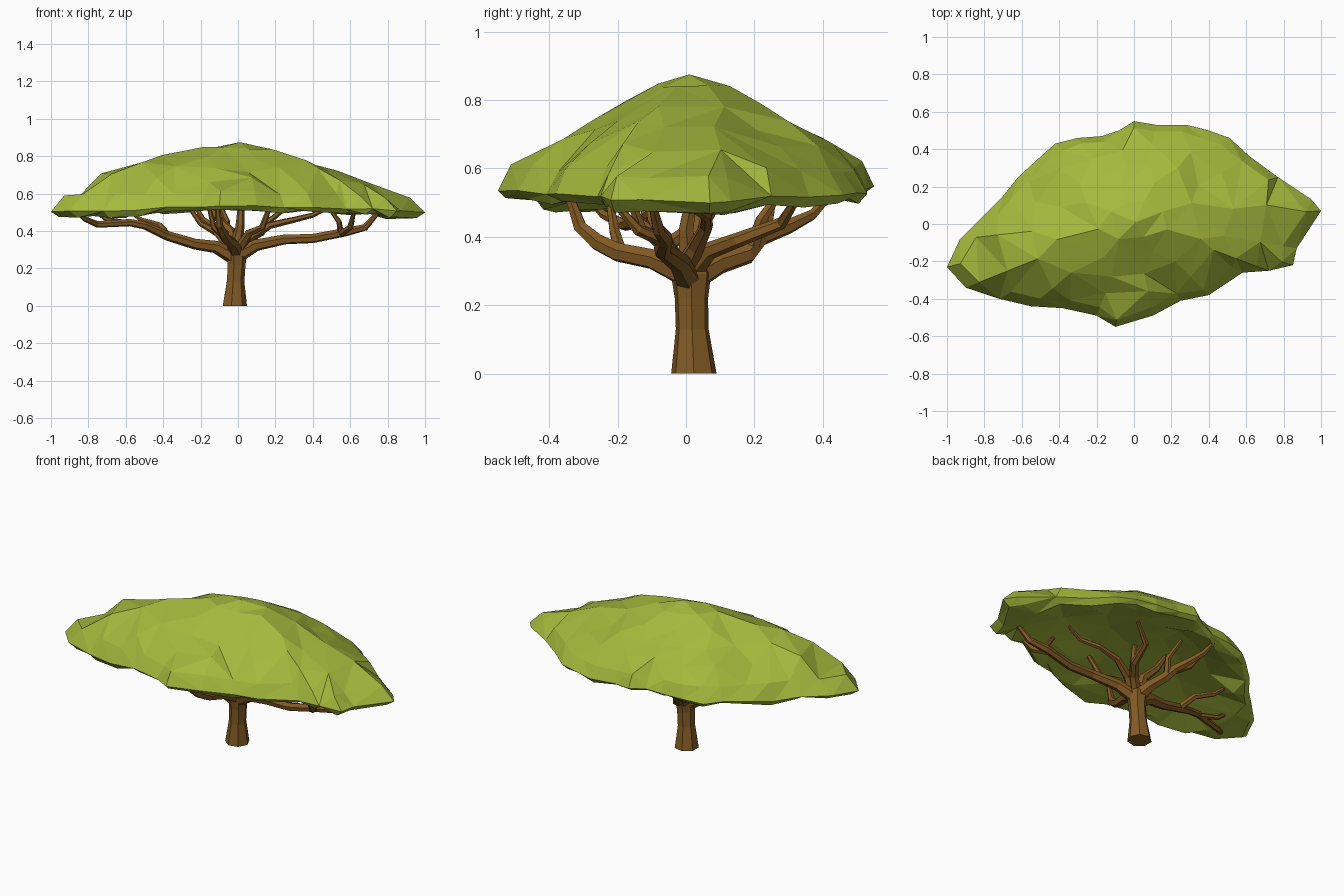
import bpy, bmesh, math, random
from mathutils import Vector
from mathutils.geometry import delaunay_2d_cdt

random.seed(11)


def material(name, rgb):
    m = bpy.data.materials.new(name)
    m.diffuse_color = (*rgb, 1)
    return m


def finish(bm, name, mat):
    bmesh.ops.recalc_face_normals(bm, faces=bm.faces)
    me = bpy.data.meshes.new(name)
    bm.to_mesh(me)
    bm.free()
    me.materials.append(mat)
    ob = bpy.data.objects.new(name, me)
    bpy.context.collection.objects.link(ob)
    return ob


bark = material("bark", (0.23, 0.105, 0.018))
leaf = material("leaf", (0.37, 0.48, 0.045))


def limb(name, path, sides=6):
    """Tapered tube through (x, y, z, radius) points."""
    bm = bmesh.new()
    pts = [Vector(p[:3]) for p in path]
    ax, ay, prev, rings = Vector((1, 0, 0)), Vector((0, 1, 0)), Vector((0, 0, 1)), []
    for i, p in enumerate(pts):
        d = (pts[min(i + 1, len(pts) - 1)] - pts[max(i - 1, 0)]).normalized()
        if i == 0 and p.z == 0:
            d = Vector((0, 0, 1))
        q = prev.rotation_difference(d)
        ax, ay, prev = q @ ax, q @ ay, d
        ring = []
        for k in range(sides):
            a = math.tau * k / sides
            ring.append(bm.verts.new(p + path[i][3] * (ax * math.cos(a) + ay * math.sin(a))))
        rings.append(ring)
    for a, b in zip(rings, rings[1:]):
        for k in range(sides):
            n = (k + 1) % sides
            bm.faces.new((a[k], a[n], b[n], b[k]))
    bm.faces.new(rings[0])
    bm.faces.new(rings[-1])
    return finish(bm, name, bark)


# trunk
limb("trunk", [(-.02, .023, 0, .068), (-.015, .018, .13, .049), (-.01, .016, .22, .05),
               (-.01, .015, .29, .06), (-.01, .01, .35, .04)], 7)

# main limbs and their forks
limb("right_limb", [(.0, .01, .27, .04), (.1, -.02, .325, .032), (.25, -.06, .355, .027),
                    (.4, -.07, .36, .025), (.58, -.06, .395, .023), (.68, -.08, .42, .019),
                    (.75, -.1, .5, .012)])
limb("right_limb_fork", [(.55, -.06, .385, .02), (.6, -.14, .42, .017), (.62, -.21, .5, .01)])
limb("right_limb_twig", [(.55, -.06, .385, .018), (.54, -.1, .45, .014), (.49, -.11, .52, .01)])
limb("left_limb", [(-.02, .01, .26, .042), (-.12, -.01, .315, .034), (-.23, -.03, .33, .029),
                   (-.38, -.06, .375, .026), (-.5, -.12, .43, .021), (-.58, -.14, .445, .02),
                   (-.75, -.18, .435, .018), (-.82, -.24, .465, .014), (-.87, -.28, .51, .01)])
limb("left_limb_fork", [(-.37, -.06, .37, .022), (-.42, .02, .43, .018),
                        (-.52, .07, .46, .014), (-.6, .1, .53, .01)])
limb("left_limb_twig", [(-.58, -.14, .44, .017), (-.7, -.12, .46, .014), (-.78, -.12, .52, .009)])
limb("front_limb", [(-.01, .0, .29, .04), (-.03, -.1, .335, .031), (-.06, -.2, .355, .029),
                    (-.08, -.26, .385, .026), (-.1, -.31, .43, .021), (-.11, -.345, .53, .013)])
limb("front_limb_fork", [(-.05, -.19, .35, .02), (-.13, -.21, .42, .016), (-.16, -.23, .55, .01)])
limb("front_right_limb", [(.01, -.01, .31, .028), (.06, -.07, .39, .022),
                          (.13, -.13, .42, .018), (.18, -.18, .56, .011)])
limb("back_limb", [(-.01, .02, .28, .042), (-.04, .1, .325, .034), (-.07, .18, .35, .03),
                   (-.11, .22, .4, .027), (-.15, .3, .43, .022), (-.19, .37, .465, .016),
                   (-.22, .42, .52, .011)])
limb("back_limb_fork", [(-.08, .19, .36, .024), (-.06, .22, .45, .018), (-.1, .29, .55, .01)])
limb("back_limb_twig", [(-.11, .22, .39, .02), (-.2, .24, .44, .015), (-.27, .26, .54, .01)])
limb("back_right_limb", [(0, .02, .3, .032), (.06, .07, .36, .026), (.12, .15, .39, .022),
                         (.15, .28, .44, .018), (.25, .33, .52, .011)])
limb("upper_right_limb", [(.01, .0, .31, .034), (.07, .03, .37, .026), (.17, .06, .43, .02),
                          (.3, .06, .46, .016), (.4, .02, .485, .014), (.49, .03, .53, .01)])
limb("upper_left_limb", [(-.02, .02, .29, .034), (-.04, .03, .4, .026),
                         (-.12, .05, .48, .02), (-.18, .06, .58, .012)])
limb("centre_limb", [(-.01, .01, .32, .036), (.01, .0, .42, .024), (.02, .03, .59, .015)])

# canopy: plan outline, with a domed top sheet and a hollow under sheet
outline = [(1, .07), (.95, .13), (.77, .25), (.62, .36), (.51, .46), (.4, .5), (.28, .53),
           (.12, .53), (0, .55), (-.08, .5), (-.17, .47), (-.3, .46), (-.42, .43), (-.5, .36),
           (-.62, .25), (-.7, .15), (-.8, .05), (-.93, -.08), (-1, -.23), (-.9, -.34),
           (-.72, -.4), (-.55, -.44), (-.38, -.45), (-.2, -.49), (-.1, -.55), (.1, -.49),
           (.25, -.41), (.4, -.38), (.58, -.26), (.72, -.25), (.85, -.22), (.87, -.13)]
rim = [.5 + .045 * (1 - abs(x)) + random.uniform(-.01, .01) for x, y in outline]


def sheet(bm, layers, peak, left_bulge):
    """Triangulated sheet; layers = (outline fraction, step, height share, jitter, bump)."""
    pts, zs = [Vector(p) for p in outline], list(rim)
    for t, step, h, jit, bump in layers:
        for i in range(0, len(outline), step):
            j = (i + step // 2) % len(outline)
            s = t + random.uniform(-jit, jit)
            share = h + left_bulge * max(0, -outline[j][0]) * t * t * (1 - t)
            pts.append(Vector(outline[j]) * s + Vector((0, .02 * (1 - t))))
            zs.append(rim[j] + (peak - rim[j]) * share + random.uniform(-bump, bump))
    pts.append(Vector((.01, .01)))
    zs.append(peak)
    co, _, faces, orig, _, _ = delaunay_2d_cdt(pts, [], [list(range(len(outline)))], 1, 1e-5)
    vs = [bm.verts.new((c.x, c.y, zs[o[0]])) for c, o in zip(co, orig)]
    for f in faces:
        bm.faces.new([vs[k] for k in f])


bm = bmesh.new()
sheet(bm, [(.92, 1, .2, .015, .012), (.77, 2, .4, .03, .016), (.58, 2, .57, .03, .016),
           (.4, 4, .72, .025, .012), (.2, 4, .9, .015, .006)], .875, .8)
sheet(bm, [(.955, 1, -.4, .008, .006), (.85, 2, -.35, .025, .012), (.62, 2, .3, .035, .02),
           (.35, 4, .8, .035, .02)], .585, 0)
bmesh.ops.remove_doubles(bm, verts=bm.verts, dist=1e-4)
finish(bm, "canopy", leaf)
